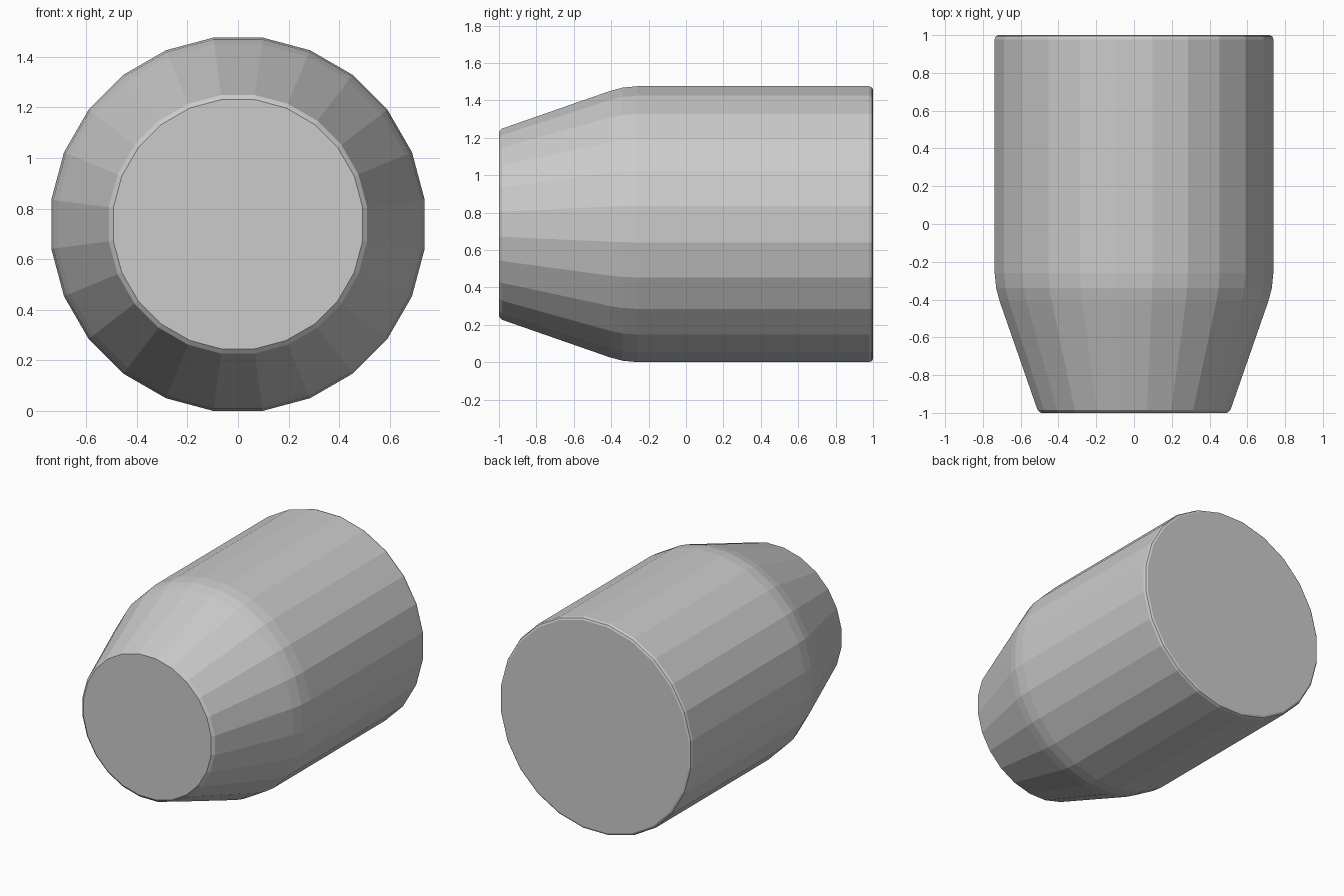
import bpy, bmesh, math

if "Cube" in bpy.data.objects:
    bpy.data.objects.remove(bpy.data.objects["Cube"])

SIDES = 24
CENTRE_Z = 0.738

# Lathe profile along y: (y, radius) with tapered nose and softened rims
profile = [(-1.0, 0.497), (-0.985, 0.515), (-0.41, 0.717), (-0.34, 0.736),
           (-0.26, 0.744), (0.978, 0.744), (0.994, 0.738), (1.0, 0.726)]

bm = bmesh.new()


def ring(y, r):
    verts = []
    for i in range(SIDES):
        a = math.tau * (i + 0.5) / SIDES
        verts.append(bm.verts.new((r * math.cos(a), y, CENTRE_Z + r * math.sin(a))))
    return verts


rings = [ring(y, r) for y, r in profile]

# Side walls
for a, b in zip(rings, rings[1:]):
    for i in range(SIDES):
        j = (i + 1) % SIDES
        bm.faces.new((a[i], a[j], b[j], b[i]))

# Flat end caps
bm.faces.new(rings[0])
bm.faces.new(rings[-1])
bmesh.ops.recalc_face_normals(bm, faces=bm.faces)

mesh = bpy.data.meshes.new("tapered_barrel")
bm.to_mesh(mesh)
bm.free()
barrel = bpy.data.objects.new("tapered_barrel", mesh)
bpy.context.collection.objects.link(barrel)
